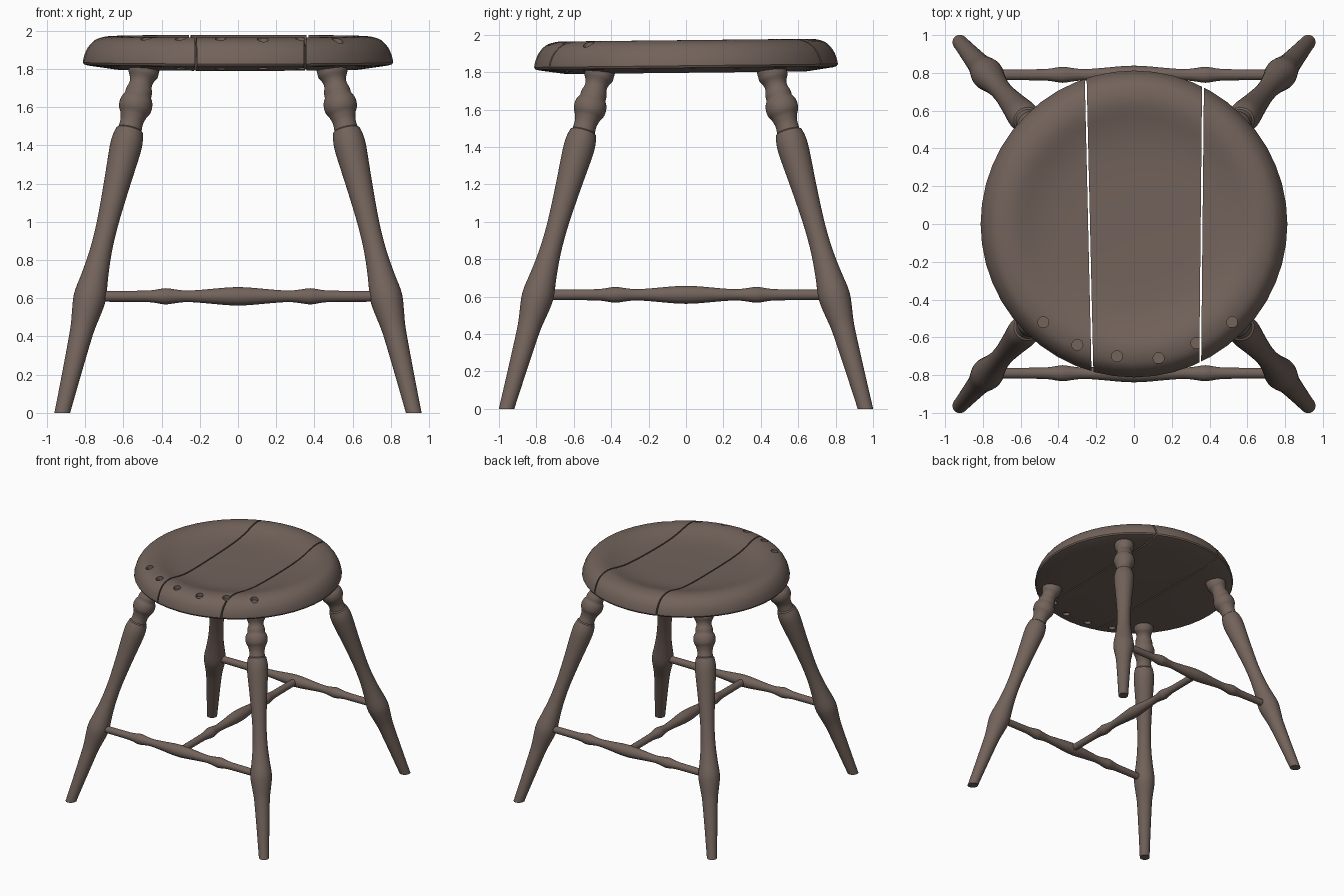
import bpy, bmesh, math
from mathutils import Vector, Matrix

if "Cube" in bpy.data.objects:
    bpy.data.objects.remove(bpy.data.objects["Cube"])

wood = bpy.data.materials.new("dark brown wood")
wood.diffuse_color = (0.17, 0.125, 0.105, 1)
wood.use_nodes = True
wood.node_tree.nodes["Principled BSDF"].inputs["Base Color"].default_value = wood.diffuse_color


def smooth_profile(pts, steps=3):
    """Catmull-Rom through (radius, height) points."""
    out = []
    for i in range(len(pts) - 1):
        a, b, c, d = [Vector(pts[min(max(k, 0), len(pts) - 1)]) for k in (i - 1, i, i + 1, i + 2)]
        for s in range(steps):
            t = s / steps
            out.append(0.5 * (2 * b + (c - a) * t + (2 * a - 5 * b + 4 * c - d) * t * t
                              + (3 * b - a - 3 * c + d) * t ** 3))
    return out + [Vector(pts[-1])]


def lathe(profile, segs):
    """Revolve (radius, height) points round z into a closed bmesh."""
    bm = bmesh.new()
    rings = []
    for r, h in profile:
        rings.append([bm.verts.new((r * math.cos(2 * math.pi * k / segs),
                                    r * math.sin(2 * math.pi * k / segs), h)) for k in range(segs)])
    for lo, hi in zip(rings, rings[1:]):
        for k in range(segs):
            n = (k + 1) % segs
            bm.faces.new((lo[k], lo[n], hi[n], hi[k]))
    bm.faces.new(rings[0][::-1])
    bm.faces.new(rings[-1])
    return bm


def cut(bm, co, no):
    """Remove everything on the normal side of a plane and cap the cut."""
    res = bmesh.ops.bisect_plane(bm, geom=bm.verts[:] + bm.edges[:] + bm.faces[:],
                                 plane_co=co, plane_no=no, clear_outer=True)
    edges = [e for e in bm.edges if e.is_boundary]
    bmesh.ops.holes_fill(bm, edges=edges, sides=0)


def finish(bm, name):
    bmesh.ops.recalc_face_normals(bm, faces=bm.faces[:])
    mesh = bpy.data.meshes.new(name)
    bm.to_mesh(mesh)
    bm.free()
    mesh.materials.append(wood)
    ob = bpy.data.objects.new(name, mesh)
    bpy.context.collection.objects.link(ob)
    return ob


def along(p0, p1):
    d = Vector(p1) - Vector(p0)
    return Matrix.Translation(p0) @ d.to_track_quat('Z', 'Y').to_matrix().to_4x4()


# Turned splayed legs, profile heights given as world z
leg_profile = smooth_profile([(0.038, -0.08), (0.040, 0.0), (0.050, 0.22), (0.061, 0.42), (0.070, 0.49),
                              (0.083, 0.575), (0.083, 0.63), (0.070, 0.72), (0.058, 0.84), (0.056, 0.98),
                              (0.066, 1.16), (0.080, 1.34), (0.083, 1.40), (0.080, 1.44), (0.071, 1.478)])
leg_profile += [Vector(p) for p in [(0.062, 1.485), (0.060, 1.505)]]
leg_profile += smooth_profile([(0.060, 1.51), (0.061, 1.53), (0.068, 1.555)])
leg_profile += smooth_profile([(0.072, 1.565), (0.083, 1.585), (0.087, 1.61), (0.083, 1.637), (0.070, 1.66)])
leg_profile += smooth_profile([(0.070, 1.672), (0.068, 1.69), (0.060, 1.715), (0.062, 1.74), (0.075, 1.765)])
leg_profile += [Vector(p) for p in [(0.079, 1.775), (0.079, 1.80), (0.079, 1.84)]]
for label, sy in (("front", -1), ("back", 1)):
    for side, sx in (("left", -1), ("right", 1)):
        foot, top = Vector((0.92 * sx, 0.96 * sy, 0)), Vector((0.49 * sx, 0.46 * sy, 1.8))
        scale = (top - foot).length / 1.8
        bm = lathe([(r, z * scale) for r, z in leg_profile], 32)
        bm.transform(along(foot, top))
        cut(bm, (0, 0, 0), (0, 0, -1))
        finish(bm, f"{label}_{side}_leg")

# Turned stretchers in an H layout
half = [(0.048, 0), (0.045, 0.07), (0.036, 0.17), (0.030, 0.26), (0.034, 0.315),
        (0.042, 0.37), (0.040, 0.40), (0.031, 0.46), (0.029, 0.55), (0.028, 0.78)]
spindle = smooth_profile([(r, -h) for r, h in half[:0:-1]] + half)
for name, p, d in (("front_stretcher", (0, -0.79, 0.61), (1, 0, 0)),
                   ("back_stretcher", (0, 0.79, 0.61), (1, 0, 0)),
                   ("cross_stretcher", (0, 0, 0.61), (0, 1, 0))):
    bm = lathe(spindle, 24)
    bm.transform(along(p, Vector(p) + Vector(d)))
    finish(bm, name)

# Dished round seat, split into three planks by two narrow gaps
seat_profile = [Vector(p) for p in [(0.05, 1.797), (0.64, 1.797), (0.785, 1.818), (0.806, 1.824)]]
seat_profile += smooth_profile([(0.812, 1.835), (0.806, 1.865), (0.787, 1.91), (0.75, 1.95), (0.70, 1.968),
                                (0.65, 1.971), (0.60, 1.962), (0.53, 1.943), (0.44, 1.927), (0.30, 1.919),
                                (0.05, 1.916)])
gap_l = (Vector((-0.238, 0, 0)), Vector((1, 0.023, 0)).normalized())
gap_r = (Vector((0.358, 0, 0)), Vector((1, -0.01, 0)).normalized())
w = 0.005
cuts = {"left_seat_plank": [(gap_l[0] - w * gap_l[1], gap_l[1])],
        "middle_seat_plank": [(gap_l[0] + w * gap_l[1], -gap_l[1]), (gap_r[0] - w * gap_r[1], gap_r[1])],
        "right_seat_plank": [(gap_r[0] + w * gap_r[1], -gap_r[1])]}
tilt = (Matrix.Translation((0, 0, 1.85)) @ Matrix.Rotation(0.011, 4, 'X') @ Matrix.Translation((0, 0, -1.85)))
planks = []
for name, planes in cuts.items():
    bm = lathe(seat_profile, 48)
    for co, no in planes:
        cut(bm, co, no)
    bm.transform(tilt)
    planks.append(finish(bm, name))

# Peg holes around the front rim, sunk from above and below
bm = bmesh.new()
for x, y in ((-0.48, -0.52), (-0.30, -0.64), (-0.09, -0.70), (0.13, -0.71), (0.33, -0.63), (0.52, -0.52)):
    for z in (1.975, 1.785):
        bmesh.ops.create_cone(bm, cap_ends=True, segments=20, radius1=0.029, radius2=0.029, depth=0.085,
                              matrix=Matrix.Translation((x, y, z)))
cutter = finish(bm, "hole_cutter")
cutter.hide_render = True
for ob in planks:
    mod = ob.modifiers.new("holes", 'BOOLEAN')
    mod.operation, mod.object, mod.solver = 'DIFFERENCE', cutter, 'EXACT'
    bpy.context.view_layer.objects.active = ob
    bpy.ops.object.modifier_apply(modifier=mod.name)
bpy.data.objects.remove(cutter)

# Smooth shading with crisp turned edges
for ob in bpy.context.scene.objects:
    ob.select_set(True)
bpy.context.view_layer.objects.active = planks[0]
bpy.ops.object.shade_smooth_by_angle(angle=math.radians(35))
